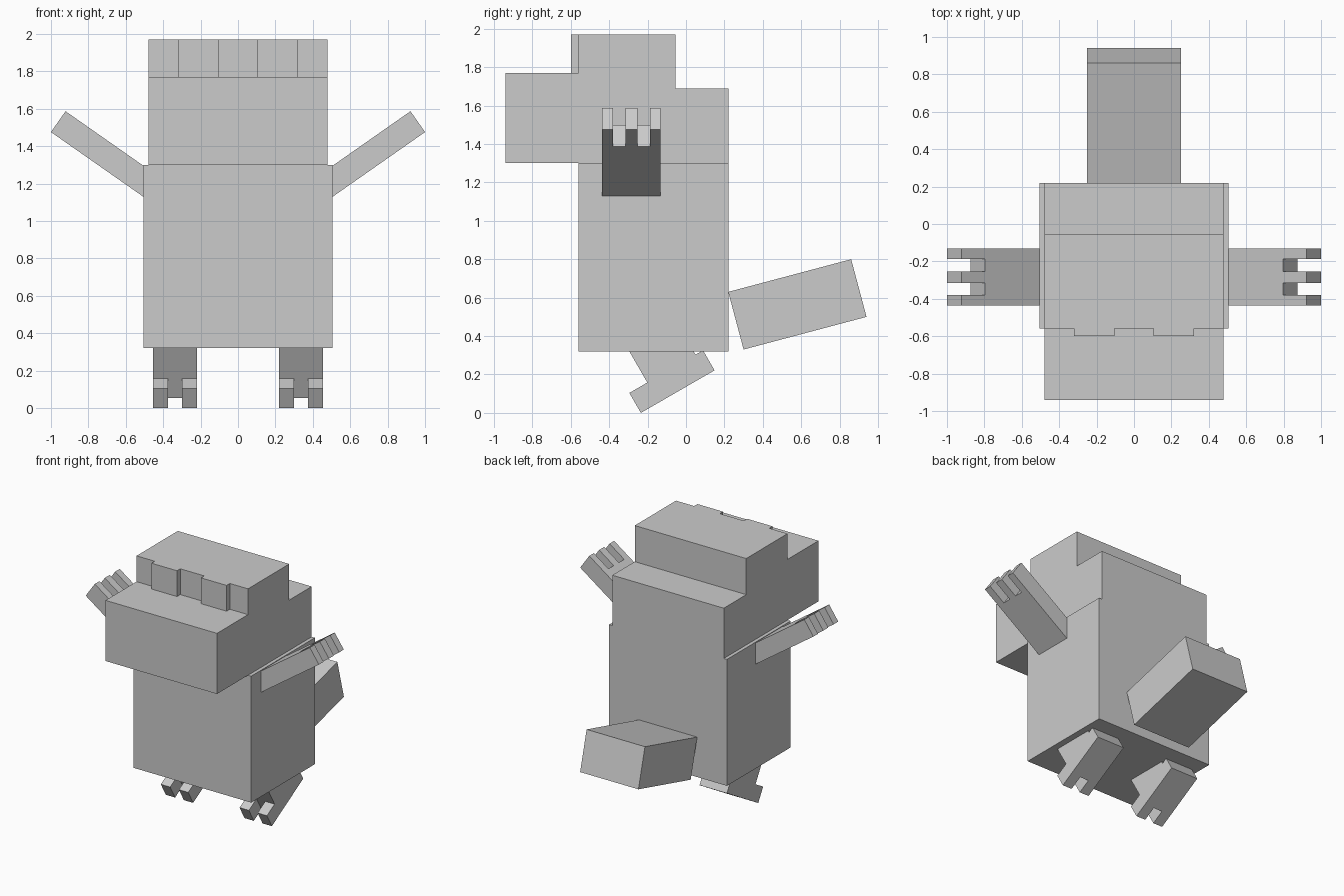
import bpy
import bmesh
from math import sin, cos, radians
from mathutils import Vector

cube = bpy.data.objects.get("Cube")
if cube:
    bpy.data.objects.remove(cube, do_unlink=True)

grey = bpy.data.materials.new("plain_grey")
grey.use_nodes = True
grey.diffuse_color = (0.6, 0.6, 0.6, 1)
grey.node_tree.nodes["Principled BSDF"].inputs["Base Color"].default_value = (0.6, 0.6, 0.6, 1)

X, Y, Z = Vector((1, 0, 0)), Vector((0, 1, 0)), Vector((0, 0, 1))


def prism(name, outline, low, high, u=Y, v=Z, w=X, origin=(0, 0, 0), side=1):
    """Extrude a flat outline (in u, v) along w; side = -1 mirrors it in x."""
    bm = bmesh.new()
    start = Vector(origin) + w * low
    face = bm.faces.new([bm.verts.new(start + u * a + v * b) for a, b in outline])
    top = bmesh.ops.extrude_face_region(bm, geom=[face])["geom"]
    moved = [g for g in top if isinstance(g, bmesh.types.BMVert)]
    bmesh.ops.translate(bm, verts=moved, vec=w * (high - low))
    for vert in bm.verts:
        vert.co.x *= side
    bmesh.ops.recalc_face_normals(bm, faces=bm.faces)
    mesh = bpy.data.meshes.new(name)
    bm.to_mesh(mesh)
    bm.free()
    mesh.materials.append(grey)
    obj = bpy.data.objects.new(name, mesh)
    bpy.context.collection.objects.link(obj)
    return obj


def rect(a, b, c, d):
    return [(a, c), (b, c), (b, d), (a, d)]


def comb(length, notch, edges):
    """Slab with its tip at 0; edges lists the sides of each finger or toe."""
    points = [(-length, edges[0])]
    for i in range(0, len(edges), 2):
        lo, hi = edges[i:i + 2]
        if i:
            points.append((-notch, lo))
        points += [(0, lo), (0, hi)]
        if i + 2 < len(edges):
            points.append((-notch, hi))
    return points + [(-length, edges[-1])]


# Body, and head with snout, raised crown and low back
prism("body", rect(-0.56, 0.22, 0.32, 1.3), -0.505, 0.505)
prism("head", [(-0.94, 1.3), (0.22, 1.3), (0.22, 1.69), (-0.055, 1.69),
               (-0.055, 1.97), (-0.56, 1.97), (-0.56, 1.77), (-0.94, 1.77)], -0.478, 0.478)

# Tail slab tilted upward
prism("tail", [(0.22, 0.63), (0.30, 0.33), (0.94, 0.50), (0.86, 0.80)], -0.25, 0.25)

arm_tilt, foot_tilt = radians(35), radians(30)
arm_along = Vector((cos(arm_tilt), 0, sin(arm_tilt)))
arm_up = Vector((-sin(arm_tilt), 0, cos(arm_tilt)))
foot_along = Vector((0, -cos(foot_tilt), -sin(foot_tilt)))
foot_up = Vector((0, -sin(foot_tilt), cos(foot_tilt)))
heel_tip = (0, -0.235, 0)

for label, side in (("left", 1), ("right", -1)):
    # Raised eye block on the front of the crown
    prism(label + "_eye", rect(-0.60, -0.56, 1.77, 1.97), 0.103, 0.322, side=side)
    # Arm with three fingers
    prism(label + "_arm", comb(0.66, 0.153, [-0.437, -0.38, -0.315, -0.253, -0.188, -0.132]),
          0, 0.136, arm_along, Y, arm_up, (1.0, 0, 1.475), side)
    # Foot with two toes, and the leg above it
    prism(label + "_foot", comb(0.443, 0.108, [0.22, 0.30, 0.375, 0.455]),
          0, 0.12, foot_along, X, foot_up, heel_tip, side)
    prism(label + "_leg", rect(-0.398, -0.108, 0.22, 0.455),
          0.12, 0.4, foot_along, X, foot_up, heel_tip, side)
